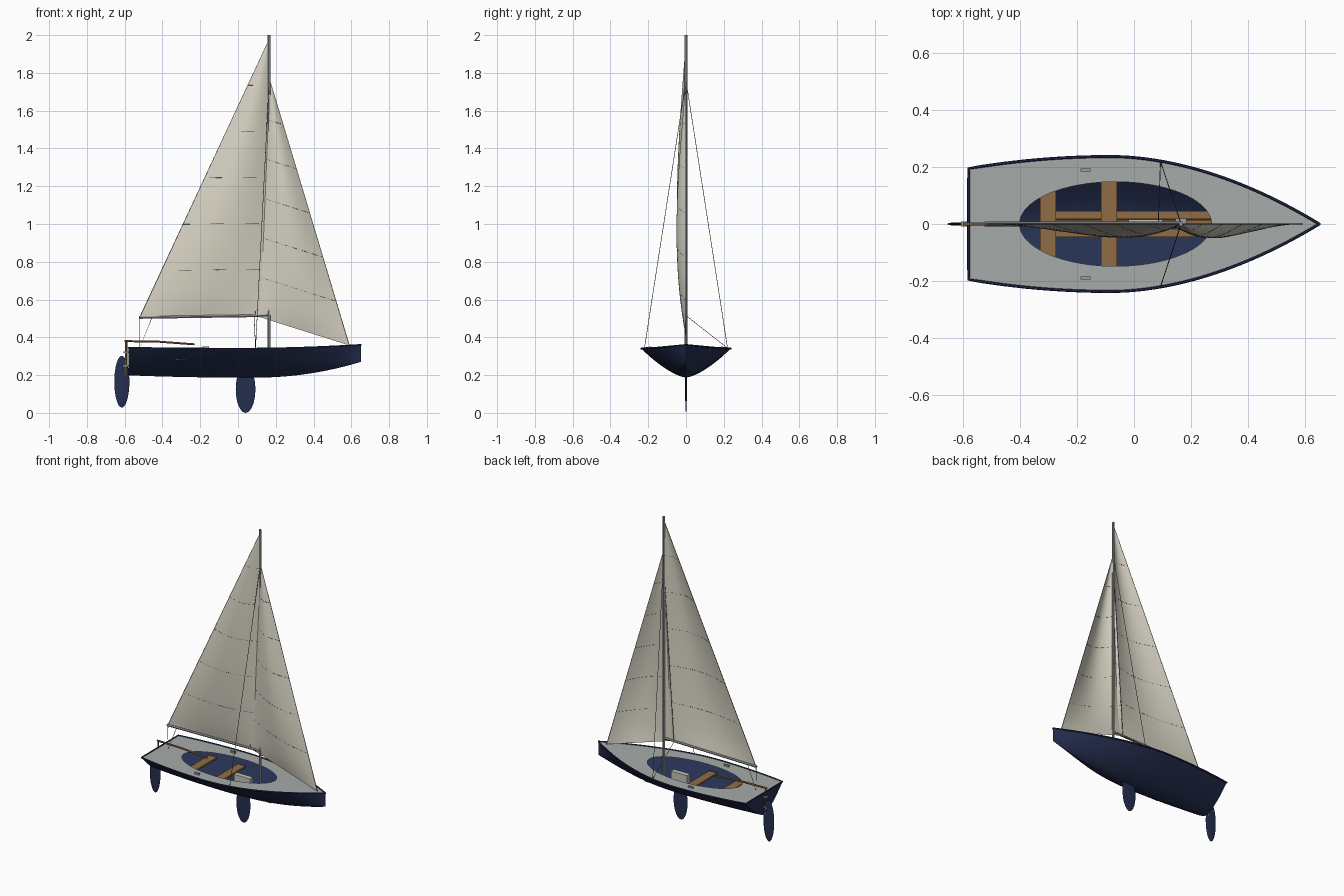
import bpy, bmesh, math
from mathutils import Vector

cube = bpy.data.objects.get("Cube")
if cube:
    bpy.data.objects.remove(cube)


def material(name, rgb):
    m = bpy.data.materials.new(name)
    m.use_nodes = True
    m.diffuse_color = (*rgb, 1)
    bsdf = m.node_tree.nodes["Principled BSDF"]
    bsdf.inputs["Base Color"].default_value = (*rgb, 1)
    bsdf.inputs["Roughness"].default_value = 0.7
    return m


NAVY = material("navy paint", (0.018, 0.028, 0.08))
DECK = material("deck grey", (0.38, 0.41, 0.40))
SAIL = material("sail cloth", (0.67, 0.64, 0.54))
WOOD = material("varnished wood", (0.28, 0.15, 0.06))
METAL = material("spar grey", (0.32, 0.33, 0.33))
ROPE = material("dark rope", (0.08, 0.08, 0.075))
PALE = material("pale grey", (0.55, 0.55, 0.5))


def finish(name, bm, mat, smooth=True):
    me = bpy.data.meshes.new(name)
    bm.to_mesh(me)
    bm.free()
    me.materials.append(mat)
    ob = bpy.data.objects.new(name, me)
    bpy.context.collection.objects.link(ob)
    if smooth:
        bpy.ops.object.select_all(action="DESELECT")
        bpy.context.view_layer.objects.active = ob
        ob.select_set(True)
        bpy.ops.object.shade_smooth_by_angle(angle=math.radians(35))
    return ob


def box(name, center, size, mat):
    bm = bmesh.new()
    bmesh.ops.create_cube(bm, size=1)
    bmesh.ops.scale(bm, vec=size, verts=bm.verts)
    bmesh.ops.translate(bm, vec=center, verts=bm.verts)
    return finish(name, bm, mat, False)


def rod(name, points, radius, mat, cyclic=False):
    cu = bpy.data.curves.new(name, "CURVE")
    cu.dimensions = "3D"
    cu.bevel_depth = radius
    cu.bevel_resolution = 1
    cu.use_fill_caps = True
    sp = cu.splines.new("POLY")
    sp.points.add(len(points) - 1)
    for p, co in zip(sp.points, points):
        p.co = (*co, 1)
    sp.use_cyclic_u = cyclic
    tmp = bpy.data.objects.new(name, cu)
    bpy.context.collection.objects.link(tmp)
    bpy.context.view_layer.update()
    me = bpy.data.meshes.new_from_object(tmp)
    bpy.data.objects.remove(tmp)
    bm = bmesh.new()
    bm.from_mesh(me)
    bpy.data.meshes.remove(me)
    return finish(name, bm, mat)


def foil(name, x, z, rx, rz, half_thick):
    bm = bmesh.new()
    bmesh.ops.create_uvsphere(bm, u_segments=32, v_segments=16, radius=1)
    bmesh.ops.scale(bm, vec=(rx, half_thick, rz), verts=bm.verts)
    bmesh.ops.translate(bm, vec=(x, 0, z), verts=bm.verts)
    return finish(name, bm, NAVY)


# Hull lines: half beam, keel height and sheer height along the length
STERN, BOW = -0.58, 0.65


def beam(x):
    if x > -0.08:
        return 0.237 * (1 - min(1, (x + 0.08) / 0.73) ** 1.87)
    return 0.237 - 0.042 * ((x + 0.08) / 0.5) ** 2


def keel(x):
    return 0.187 + 0.083 * max(0, (x - 0.1) / 0.55) ** 2 + 0.012 * (min(0, x) / 0.58) ** 2


def sheer(x):
    return 0.34 + 0.02 * (max(0, x) / BOW) ** 2 + 0.005 * (min(0, x) / 0.58) ** 2


# Hull shell with transom
N, M = 48, 10
stations = [STERN + (BOW - STERN) * math.sin(i / N * math.pi / 2) for i in range(N + 1)]
bm = bmesh.new()
rings = []
for x in stations:
    ring = []
    for j in range(-M, M + 1):
        s = j / M
        z = keel(x) + (sheer(x) - keel(x)) * abs(s) ** 1.5
        ring.append(bm.verts.new((x, beam(x) * s, z)))
    rings.append(ring)
for a, b in zip(rings, rings[1:]):
    for j in range(2 * M):
        bm.faces.new((a[j], a[j + 1], b[j + 1], b[j]))
bm.faces.new(rings[0])
bmesh.ops.remove_doubles(bm, verts=bm.verts, dist=0.00001)
bmesh.ops.recalc_face_normals(bm, faces=bm.faces)
finish("hull", bm, NAVY)

# Deck with oval cockpit opening
half = beam(STERN)
outline = [(x, -beam(x)) for x in stations] + [(x, beam(x)) for x in stations[-2::-1]]
outline += [(STERN, half * (1 - k / 5)) for k in range(1, 10)]
CX, RX, RY = -0.065, 0.337, 0.148
bm = bmesh.new()
outer, inner = [], []
for x, y in outline:
    k = 1 / math.hypot((x - CX) / RX, y / RY)
    outer.append(bm.verts.new((x, y, sheer(x))))
    inner.append(bm.verts.new((CX + (x - CX) * k, y * k, sheer(CX + (x - CX) * k))))
n = len(outline)
for i in range(n):
    j = (i + 1) % n
    bm.faces.new((outer[i], outer[j], inner[j], inner[i]))
finish("deck", bm, DECK)
rod("gunwale", [(x, y, sheer(x)) for x, y in outline], 0.005, NAVY, True)

# Cockpit fittings
for name, x in (("aft_thwart", -0.302), ("middle_thwart", -0.087)):
    box(name, (x, 0, 0.285), (0.056, 0.33, 0.012), WOOD)
for y in (-0.032, 0, 0.032):
    box("floor_board", (-0.005, y, 0.215), (0.56, 0.028, 0.01), WOOD)
box("centreboard_case", (0.04, 0, 0.265), (0.12, 0.032, 0.1), PALE)
for side in (-1, 1):
    box("deck_cleat", (-0.17, side * 0.19, 0.346), (0.034, 0.01, 0.012), METAL)

# Underwater foils and steering gear
foil("centreboard", 0.04, 0.125, 0.052, 0.125, 0.004)
foil("rudder", -0.615, 0.165, 0.04, 0.137, 0.006)
rod("rudder_post", [(-0.592, 0, 0.2), (-0.592, 0, 0.382)], 0.006, WOOD)
for z in (0.25, 0.32):
    box("rudder_bracket", (-0.592, 0, z), (0.03, 0.016, 0.008), METAL)
rod("tiller", [(-0.6, 0, 0.38), (-0.42, 0, 0.377), (-0.23, 0, 0.363)], 0.006, WOOD)

# Spars
MX = 0.165
rod("mast", [(MX, 0, 0.2), (MX, 0, 2.0)], 0.008, METAL)
rod("boom", [(-0.525, 0, 0.505), (MX, 0, 0.515)], 0.008, METAL)
box("mast_step", (MX, 0, 0.215), (0.04, 0.04, 0.03), METAL)


# Sails: triangles with a belly towards one side, plus cloth seams and edge ropes
def sail(name, aft, fore, head, belly):
    aft, fore, head = Vector(aft), Vector(fore), Vector(head)

    def point(u, v):
        p = aft.lerp(fore, u).lerp(head, v)
        p.y -= belly * math.sin(math.pi * u) * math.sin(math.pi * v ** 0.75)
        return p

    steps = 24
    bm = bmesh.new()
    grid = [[bm.verts.new(point(i / steps, j / steps)) for i in range(steps + 1)]
            for j in range(steps + 1)]
    for a, b in zip(grid, grid[1:]):
        for i in range(steps):
            bm.faces.new((a[i], a[i + 1], b[i + 1], b[i]))
    bmesh.ops.remove_doubles(bm, verts=bm.verts, dist=0.00001)
    finish(name, bm, SAIL)
    for k in range(1, 6):
        rod(name + "_seam", [point(i / 16, k / 6) for i in range(17)], 0.0006, ROPE)
    rod(name + "_edge_rope", [aft, head, fore], 0.0015, ROPE)


sail("mainsail", (-0.52, 0, 0.508), (MX, 0, 0.518), (MX, 0, 1.98), 0.048)
sail("jib", (0.09, 0, 0.515), (0.59, 0, 0.357), (0.17, 0, 1.76), 0.05)

# Standing and running rigging
for side in (-1, 1):
    rod("shroud", [(MX, 0, 1.76), (0.093, side * 0.22, 0.343)], 0.0015, ROPE)
rod("jib_sheet", [(0.085, 0, 0.515), (0.093, 0.22, 0.343)], 0.0015, ROPE)
rod("mainsheet", [(-0.455, 0, 0.505), (-0.52, 0, 0.345), (-0.52, 0, 0.505)], 0.0018, METAL)
